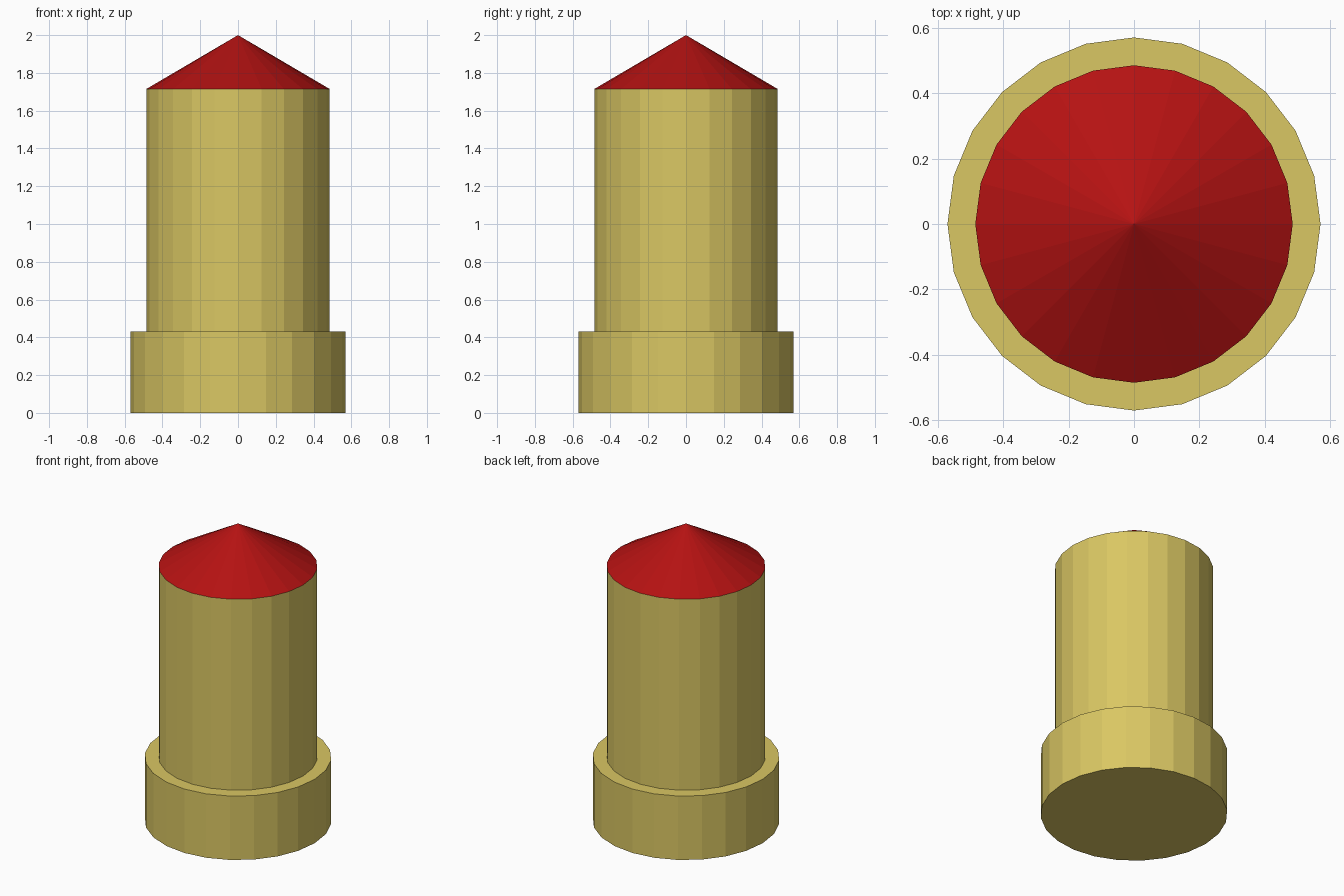
import bpy, bmesh
from mathutils import Matrix

if "Cube" in bpy.data.objects:
    bpy.data.objects.remove(bpy.data.objects["Cube"])

SIDES = 24


def material(name, rgb):
    m = bpy.data.materials.new(name)
    m.diffuse_color = (*rgb, 1.0)
    m.use_nodes = True
    m.node_tree.nodes["Principled BSDF"].inputs["Base Color"].default_value = m.diffuse_color
    return m


def round_part(name, r_bottom, r_top, z0, z1, mat):
    """Flat-shaded closed cylinder or cone between two heights."""
    bm = bmesh.new()
    bmesh.ops.create_cone(bm, cap_ends=True, segments=SIDES,
                          radius1=r_bottom, radius2=r_top, depth=z1 - z0,
                          matrix=Matrix.Translation((0, 0, (z0 + z1) / 2)))
    me = bpy.data.meshes.new(name)
    bm.to_mesh(me)
    bm.free()
    me.materials.append(mat)
    ob = bpy.data.objects.new(name, me)
    bpy.context.collection.objects.link(ob)
    return ob


brass = material("brass yellow", (0.70, 0.57, 0.125))
red = material("dark red", (0.46, 0.006, 0.006))

# Wide foot, main barrel and pointed cap
round_part("base", 0.57, 0.57, 0.0, 0.43, brass)
round_part("body", 0.485, 0.485, 0.43, 1.715, brass)
round_part("pointed_cap", 0.485, 0.0, 1.715, 2.0, red)
